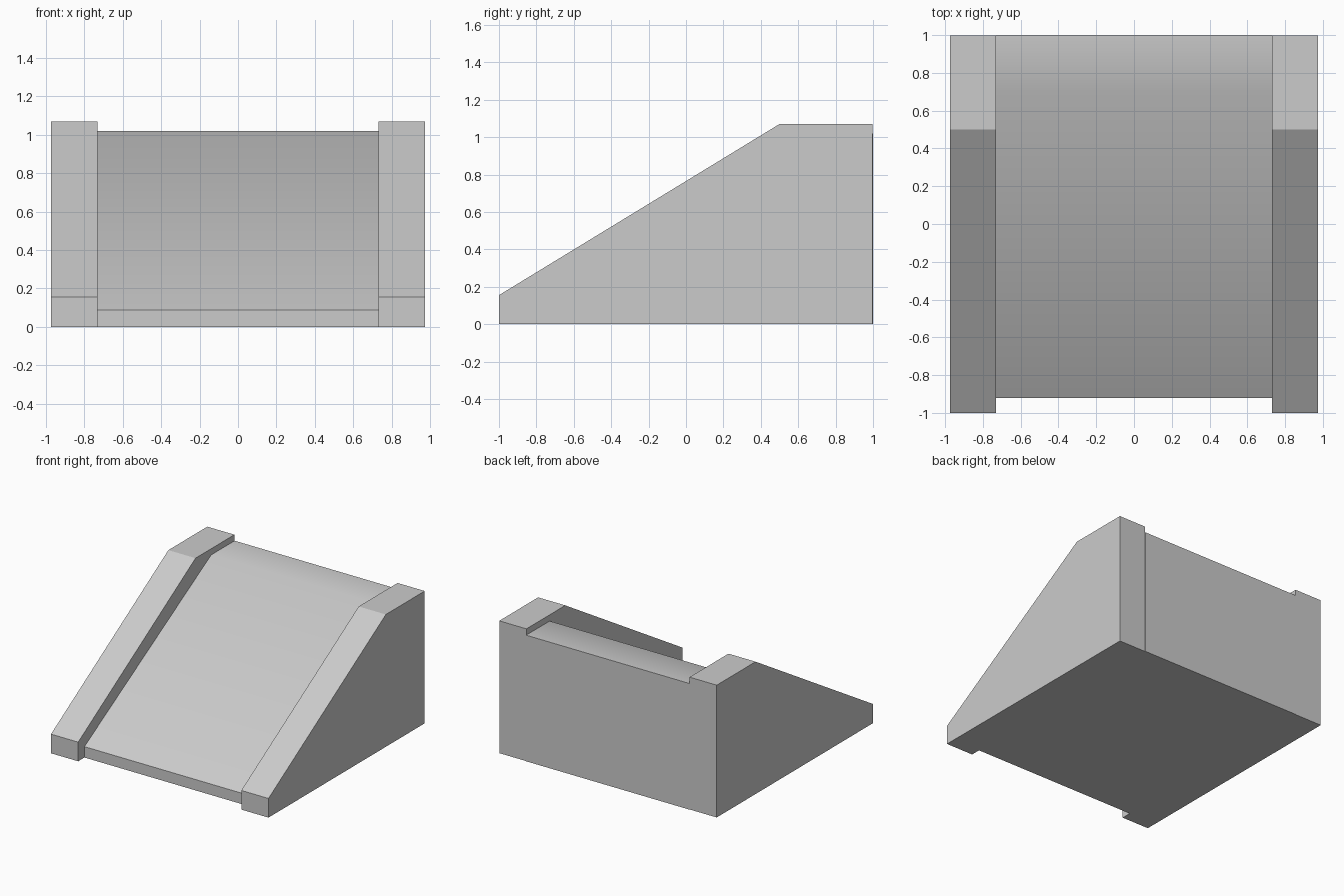
import bpy
import bmesh

cube = bpy.data.objects.get("Cube")
if cube:
    bpy.data.objects.remove(cube, do_unlink=True)

# Single grey material
grey = bpy.data.materials.new("light_grey")
grey.use_nodes = True
colour = (0.6, 0.6, 0.6, 1.0)
grey.diffuse_color = colour
grey.node_tree.nodes["Principled BSDF"].inputs["Base Color"].default_value = colour


def extrude_profile(name, profile, x0, x1):
    """Extrude a closed (y, z) side profile from x0 to x1."""
    bm = bmesh.new()
    face = bm.faces.new([bm.verts.new((x0, y, z)) for y, z in profile])
    result = bmesh.ops.extrude_face_region(bm, geom=[face])
    verts = [v for v in result["geom"] if isinstance(v, bmesh.types.BMVert)]
    bmesh.ops.translate(bm, verts=verts, vec=(x1 - x0, 0, 0))
    bmesh.ops.recalc_face_normals(bm, faces=bm.faces)
    mesh = bpy.data.meshes.new(name)
    bm.to_mesh(mesh)
    bm.free()
    mesh.materials.append(grey)
    obj = bpy.data.objects.new(name, mesh)
    bpy.context.collection.objects.link(obj)
    return obj


outer, inner = 0.973, 0.73

# Raised side walls
wall = [(-1, 0), (0.997, 0), (0.997, 1.07), (0.5, 1.07), (-1, 0.155)]
extrude_profile("right_wall", wall, -outer, -inner)
extrude_profile("left_wall", wall, inner, outer)

# Recessed ramp with a softly shaded crest
deck = [(-0.92, 0), (1, 0), (1, 1.02), (0.7, 1.02), (-0.92, 0.088)]
ramp = extrude_profile("ramp", deck, -inner, inner)
bpy.ops.object.select_all(action="DESELECT")
ramp.select_set(True)
bpy.context.view_layer.objects.active = ramp
bpy.ops.object.shade_smooth_by_angle(angle=0.7)
